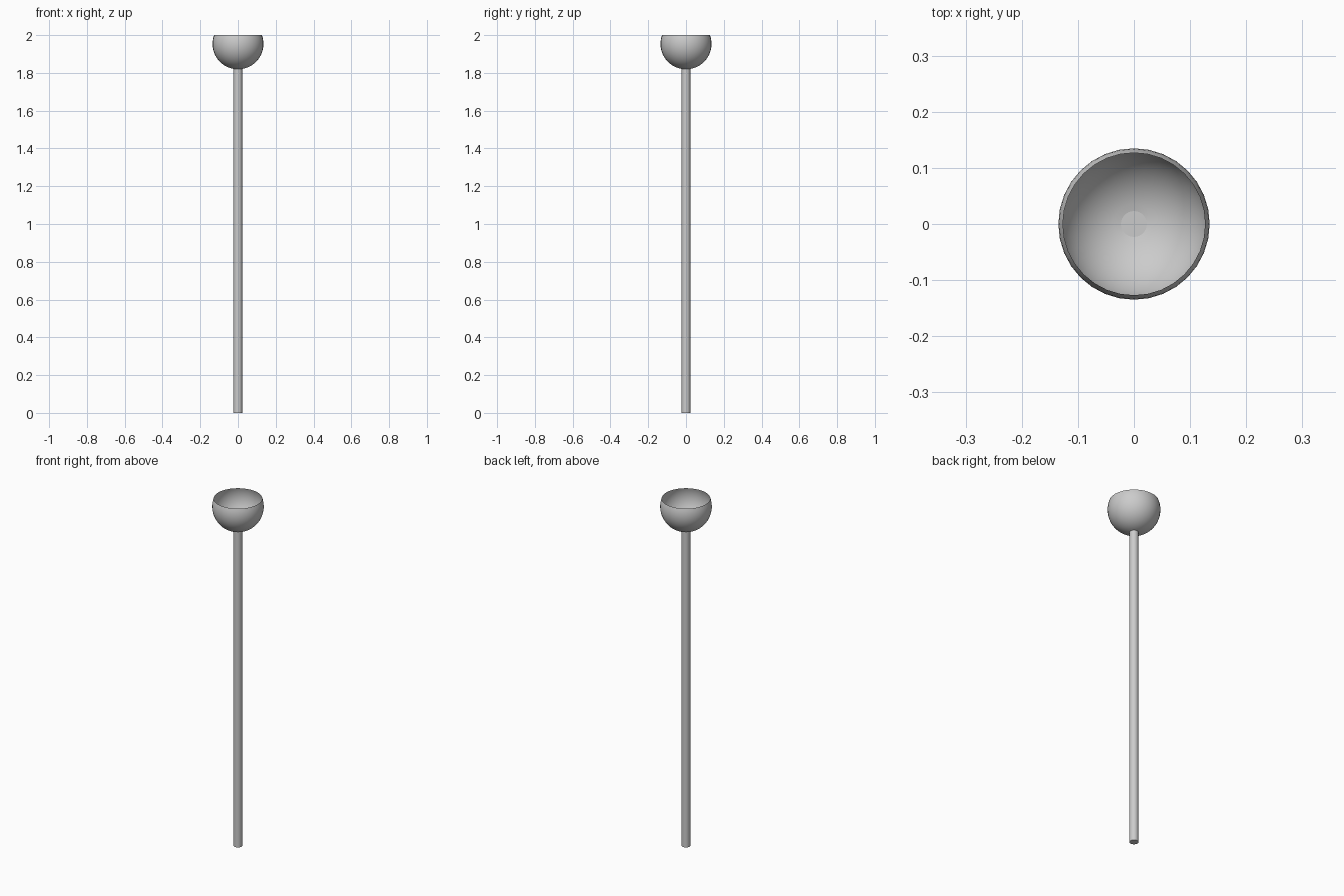
import bpy, bmesh, math

if "Cube" in bpy.data.objects:
    bpy.data.objects.remove(bpy.data.objects["Cube"])

SEG = 32
R_BOWL, R_POLE = 0.135, 0.023
RIM_Z = 2.0
CENTRE_Z = 1.954


def add_object(name, bm, angle):
    mesh = bpy.data.meshes.new(name)
    bm.to_mesh(mesh)
    bm.free()
    obj = bpy.data.objects.new(name, mesh)
    bpy.context.collection.objects.link(obj)
    bpy.ops.object.select_all(action='DESELECT')
    obj.select_set(True)
    bpy.context.view_layer.objects.active = obj
    bpy.ops.object.shade_smooth_by_angle(angle=math.radians(angle))
    return obj


def lathe(name, profile, cap_ends=False, angle=40):
    bm = bmesh.new()
    rings = [[bm.verts.new((r * math.cos(2 * math.pi * i / SEG),
                            r * math.sin(2 * math.pi * i / SEG), z))
              for i in range(SEG)] for r, z in profile]
    for a, b in zip(rings, rings[1:]):
        for i in range(SEG):
            j = (i + 1) % SEG
            bm.faces.new((a[i], a[j], b[j], b[i]))
    if cap_ends:
        bm.faces.new(rings[0][::-1])
        bm.faces.new(rings[-1])
    return add_object(name, bm, angle)


# Open bowl: thin spherical shell from the pole joint up to the rim
start = -math.acos(R_POLE / R_BOWL)
end = math.asin((RIM_Z - CENTRE_Z) / R_BOWL)
steps = 18
bowl_profile = []
for k in range(steps + 1):
    t = start + (end - start) * k / steps
    bowl_profile.append((R_BOWL * math.cos(t), CENTRE_Z + R_BOWL * math.sin(t)))
lathe("bowl", bowl_profile)

# Straight pole, capped, its top closing the bottom of the bowl
lathe("pole", [(R_POLE, 0.0), (R_POLE, bowl_profile[0][1])], cap_ends=True)
